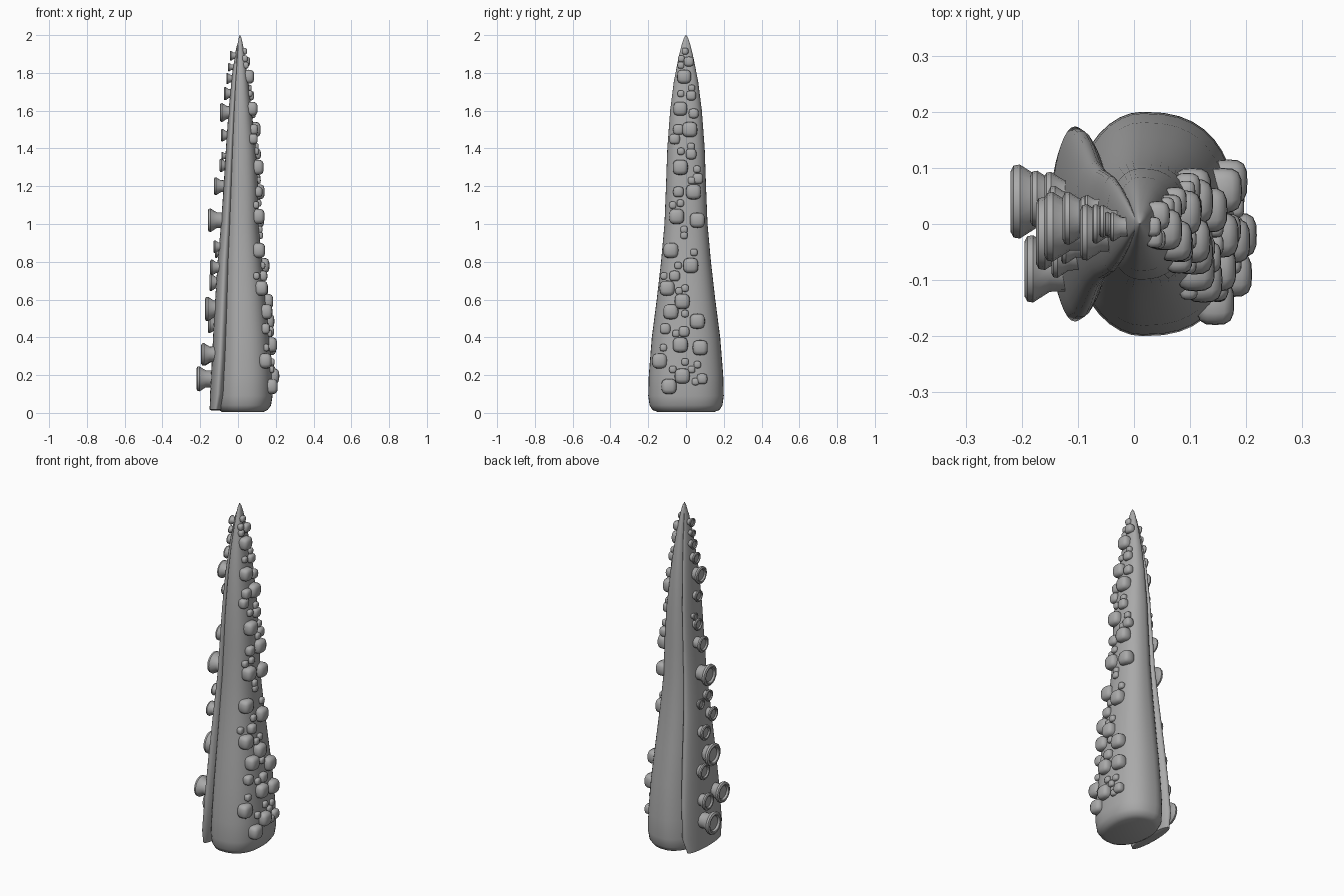
import bpy, bmesh, math
from mathutils import Vector, Matrix

grey = bpy.data.materials.new("plain grey")
grey.diffuse_color = (0.4, 0.4, 0.4, 1)


def finish(name, bm, angle=40):
    bmesh.ops.recalc_face_normals(bm, faces=bm.faces)
    me = bpy.data.meshes.new(name)
    bm.to_mesh(me)
    bm.free()
    me.materials.append(grey)
    ob = bpy.data.objects.new(name, me)
    bpy.context.collection.objects.link(ob)
    bpy.ops.object.select_all(action='DESELECT')
    ob.select_set(True)
    bpy.context.view_layer.objects.active = ob
    bpy.ops.object.shade_smooth_by_angle(angle=math.radians(angle))
    return ob


def skin(bm, rings):
    loops = [[bm.verts.new(p) for p in r] for r in rings]
    n = len(loops[0])
    for a, b in zip(loops, loops[1:]):
        for i in range(n):
            j = (i + 1) % n
            bm.faces.new((a[i], a[j], b[j], b[i]))
    bm.faces.new(loops[0])
    bm.faces.new(loops[-1])


def power(c, e):
    return math.copysign(abs(c) ** (2 / e), c)


def section(z, xc, right, left, ry, e_right, e_left, n=40):
    pts = []
    for i in range(n):
        a = 2 * math.pi * i / n
        c, s = math.cos(a), math.sin(a)
        e, rx = (e_right, right) if c > 0 else (e_left, left)
        pts.append((xc + rx * power(c, e), ry * power(s, e), z))
    return pts


# tapering body: z, centre x, right reach, left reach, half depth
BODY = [(0.005, .015, .12, .10, .15), (0.015, .015, .142, .115, .177), (0.04, .015, .16, .128, .193),
        (0.09, .015, .168, .13, .2), (0.2, .015, .166, .125, .197), (0.4, .015, .152, .115, .181),
        (0.6, .013, .135, .105, .155), (0.8, .012, .115, .095, .132), (1.0, .01, .099, .08, .114),
        (1.2, .01, .096, .07, .106), (1.4, .01, .084, .06, .099), (1.6, .01, .062, .045, .084),
        (1.75, .01, .045, .033, .065), (1.87, .01, .029, .02, .042), (1.95, .01, .016, .012, .023),
        (1.985, .01, .008, .006, .011), (2.0, .01, .001, .001, .001)]
bm = bmesh.new()
skin(bm, [section(*s, 2.5, 2) for s in BODY])
finish("tentacle_body", bm)

# underside pad: z, groove x, outer x, half depth
PAD = [(0.012, -.10, -.14, .11), (0.018, -.085, -.15, .15), (0.1, -.062, -.148, .174),
       (0.3, -.05, -.137, .166), (0.5, -.042, -.127, .147), (0.8, -.035, -.108, .114),
       (1.0, -.028, -.09, .098), (1.2, -.022, -.076, .092), (1.4, -.015, -.064, .085),
       (1.6, -.008, -.05, .07), (1.8, 0, -.03, .045), (1.93, .004, -.01, .02), (1.97, .006, .002, .008)]
bm = bmesh.new()
skin(bm, [section(z, (a + b) / 2, (a - b) / 2, (a - b) / 2, ry, 2, 2) for z, a, b, ry in PAD])
finish("sucker_pad", bm)


def lookup(table, z):
    for a, b in zip(table, table[1:]):
        if a[0] <= z <= b[0]:
            t = (z - a[0]) / (b[0] - a[0])
            return [p + (q - p) * t for p, q in zip(a, b)]
    return table[-1]


# flared suckers along the pad: y, z, outer x, rim radius
SUCKERS = [(.04, .18, -.22, .066), (.045, .30, -.185, .05), (-.08, .31, -.195, .06), (.045, .47, -.16, .048),
           (-.017, .55, -.175, .065), (.023, .69, -.152, .045), (-.054, .77, -.147, .042),
           (.023, .85, -.122, .03), (-.037, .88, -.13, .034), (-.005, 1.02, -.16, .062),
           (.01, 1.2, -.127, .047), (.013, 1.31, -.097, .036), (.03, 1.36, -.088, .022),
           (0, 1.47, -.09, .034), (-.015, 1.59, -.096, .05), (0, 1.69, -.075, .035),
           (.005, 1.77, -.062, .029), (0, 1.83, -.052, .022), (-.005, 1.89, -.043, .026)]
bm = bmesh.new()
for y, z, xo, r in SUCKERS:
    _, a, b, _ = lookup(PAD, z)
    base = (a + b) / 2
    neck = xo + r * .75
    prof = [(max(base, neck), .66), (neck, .68), (xo + r * .25, 1), (xo + r * .08, .97),
            (xo, .82), (xo + r * .03, .7), (xo + r * .2, .6)]
    skin(bm, [[(x, y + r * k * math.cos(t), z + r * k * math.sin(t))
               for t in [2 * math.pi * i / 16 for i in range(16)]] for x, k in prof])
finish("suckers", bm, 35)

# rounded warts on the outer side: (y, z) in hundredths, grouped by size
BIG = [(-1, 178), (-3, 161), (2, 150), (-3, 130), (4, 117), (-5, 104), (6, 102), (-8, 86), (2.5, 78),
       (-10, 66), (-2, 59), (-8, 53.5), (6, 48.5), (-3, 36), (7.5, 34.5), (-14, 27.5), (-2, 19.5), (-9, 14)]
MID = [(1.5, 186), (2.7, 168), (-6, 145), (2.7, 137), (6.3, 124), (-6, 72.5), (-11, 44.5), (-1, 43),
       (8.5, 18), (4, 158.5), (-4, 150), (-4, 117)]
SMALL = [(-.5, 191.5), (-2.5, 187.5), (-2.7, 184), (3, 172), (-2.7, 169), (2.7, 141), (-2.7, 138.5),
         (5.8, 129), (3, 123), (-7, 110), (-3, 111), (-1, 97), (-1, 94), (4.2, 85), (-4.2, 78),
         (-11.6, 72.5), (-3.7, 64.5), (-.5, 66), (-.5, 52.5), (-5.3, 42), (-12, 34.5), (-.5, 27),
         (6, 25.5), (-7, 23), (3, 23), (5, 16.5)]
bm = bmesh.new()
for spots, r in ((BIG, .04), (MID, .028), (SMALL, .019)):
    for y, z in spots:
        y, z = y / 100, z / 100
        _, xc, right, _, ry = lookup(BODY, z)
        x = xc + right * max(0, 1 - (abs(y) / ry) ** 2.5) ** .4
        rr = r * (.92 if z > 1.5 else 1)
        cube = bmesh.new()
        bmesh.ops.create_cube(cube, size=2)
        bmesh.ops.subdivide_edges(cube, edges=cube.edges[:], cuts=3, use_grid_fill=True)
        for v in cube.verts:
            v.co /= sum(abs(k) ** 3.2 for k in v.co) ** (1 / 3.2)
        cube.transform(Matrix.Translation((x + .1 * rr, y, z)) @ Matrix.Diagonal((rr * .85, rr, rr, 1)))
        tmp = bpy.data.meshes.new("wart_temp")
        cube.to_mesh(tmp)
        cube.free()
        bm.from_mesh(tmp)
        bpy.data.meshes.remove(tmp)
finish("warts", bm, 60)
